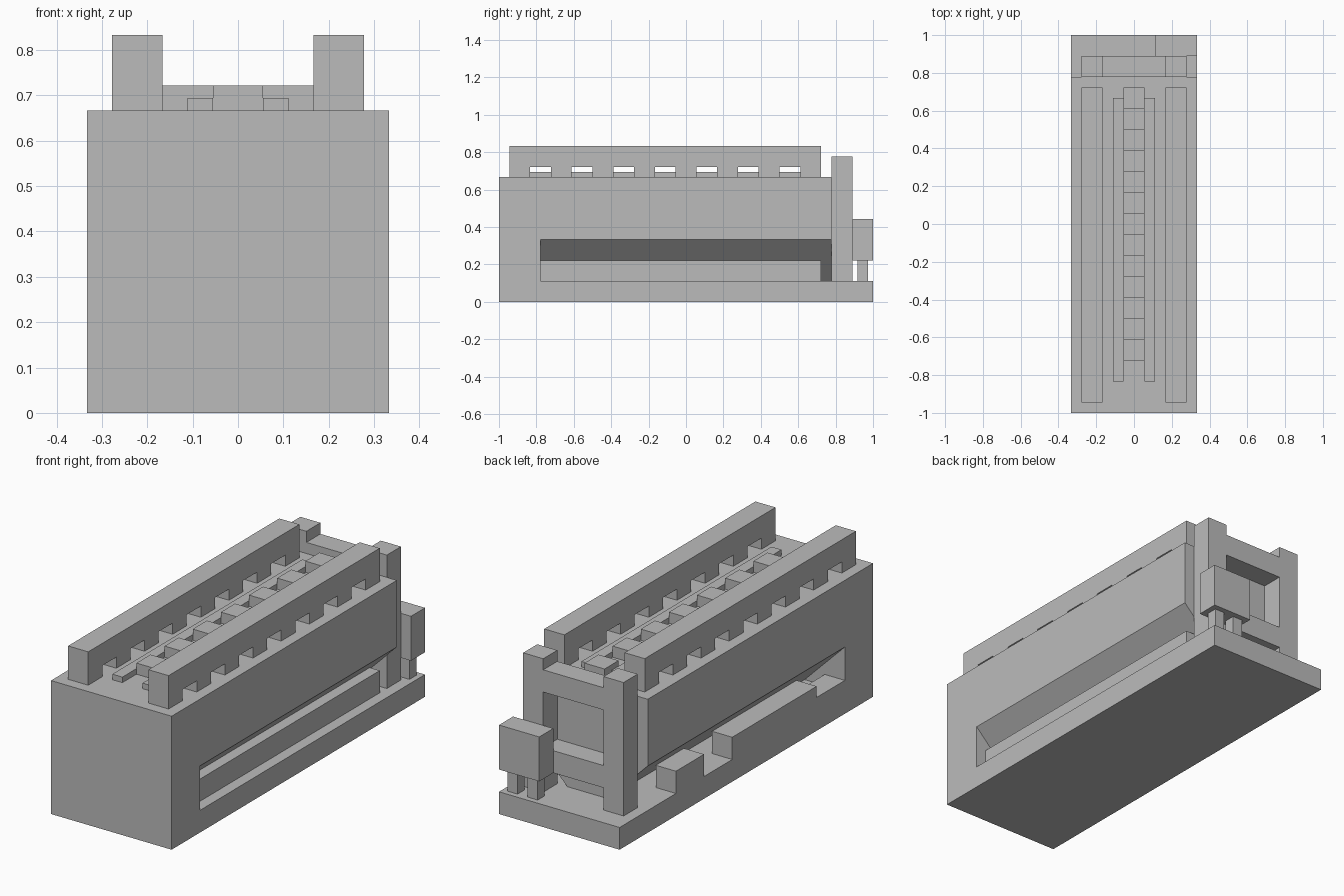
import bpy, bmesh
from mathutils import Vector

U = 1 / 18  # one modelling cell

cube = bpy.data.objects.get("Cube")
if cube:
    bpy.data.objects.remove(cube, do_unlink=True)

grey = bpy.data.materials.new("plain_grey")
grey.use_nodes = True
grey.diffuse_color = (0.5, 0.5, 0.5, 1)
bsdf = next(n for n in grey.node_tree.nodes if n.type == 'BSDF_PRINCIPLED')
bsdf.inputs["Base Color"].default_value = grey.diffuse_color


def extrude_part(name, profile, axis, start, end):
    """Extrude a 2D profile along x or y; the profile holds (other axis, z)."""
    bm = bmesh.new()
    place = (lambda a, z: (start, a, z)) if axis == 'x' else (lambda a, z: (a, start, z))
    face = bm.faces.new([bm.verts.new(Vector(place(a, z)) * U) for a, z in profile])
    moved = bmesh.ops.extrude_face_region(bm, geom=[face])["geom"]
    step = (end - start) * U
    offset = Vector((step, 0, 0) if axis == 'x' else (0, step, 0))
    bmesh.ops.translate(bm, vec=offset, verts=[v for v in moved if isinstance(v, bmesh.types.BMVert)])
    bmesh.ops.recalc_face_normals(bm, faces=bm.faces)
    mesh = bpy.data.meshes.new(name)
    bm.to_mesh(mesh)
    bm.free()
    mesh.materials.append(grey)
    obj = bpy.data.objects.new(name, mesh)
    bpy.context.collection.objects.link(obj)
    return obj


def box(name, x, y, z):
    profile = [(x[0], z[0]), (x[1], z[0]), (x[1], z[1]), (x[0], z[1])]
    return extrude_part(name, profile, 'y', *y)


# Base plate with the solid front block as one side profile
extrude_part("base_and_front_block",
             [(-18, 0), (18, 0), (18, 2), (-14, 2), (-14, 12), (-18, 12)], 'x', -6, 6)

# Main hull with undercut sloping sides
extrude_part("hull", [(-2, 2), (2, 2), (6, 6), (6, 12), (-6, 12), (-6, 6)], 'y', -14, 14)

# Inset bar under one side, stepped sill under the other
box("side_bar", (4, 5), (-14, 13), (2, 4))
extrude_part("stepped_sill", [(-14, 2), (2, 2), (2, 4), (-10, 4), (-10, 3), (-14, 3)], 'x', -6, -4)
box("sill_block", (-6, -4), (6, 10), (2, 4))

# Top rails with a row of notches along the bottom edge
notched = [(-17, 15), (-17, 12)]
for y in range(-15, 10, 4):
    notched += [(y, 12), (y, 13), (y + 2, 13), (y + 2, 12)]
notched += [(13, 12), (13, 15)]
for side, name in ((1, "left"), (-1, "right")):
    extrude_part(name + "_top_rail", notched, 'x', 3 * side, 5 * side)
    box(name + "_low_strip", sorted((side, 2 * side)), (-15, 12), (12, 12.5))
    box(name + "_rear_post", sorted((3 * side, 5 * side)), (14, 16), (2, 14))

# Raised slats down the middle
for i, y in enumerate(range(-13, 12, 4)):
    box(f"slat_{i + 1}", (-1, 1), (y, y + 2), (12, 13))

# Rear frame crossbars
box("upper_crossbar", (-3, 3), (14, 16), (11, 13))
box("lower_crossbar", (-3, 3), (14, 16), (4, 6))

# Rear box on legs
box("rear_box", (2, 6), (16, 18), (4, 8))
for i, x in enumerate((2.5, 4.5)):
    box(f"rear_box_leg_{i + 1}", (x, x + 1), (16.5, 17.5), (2, 4))
